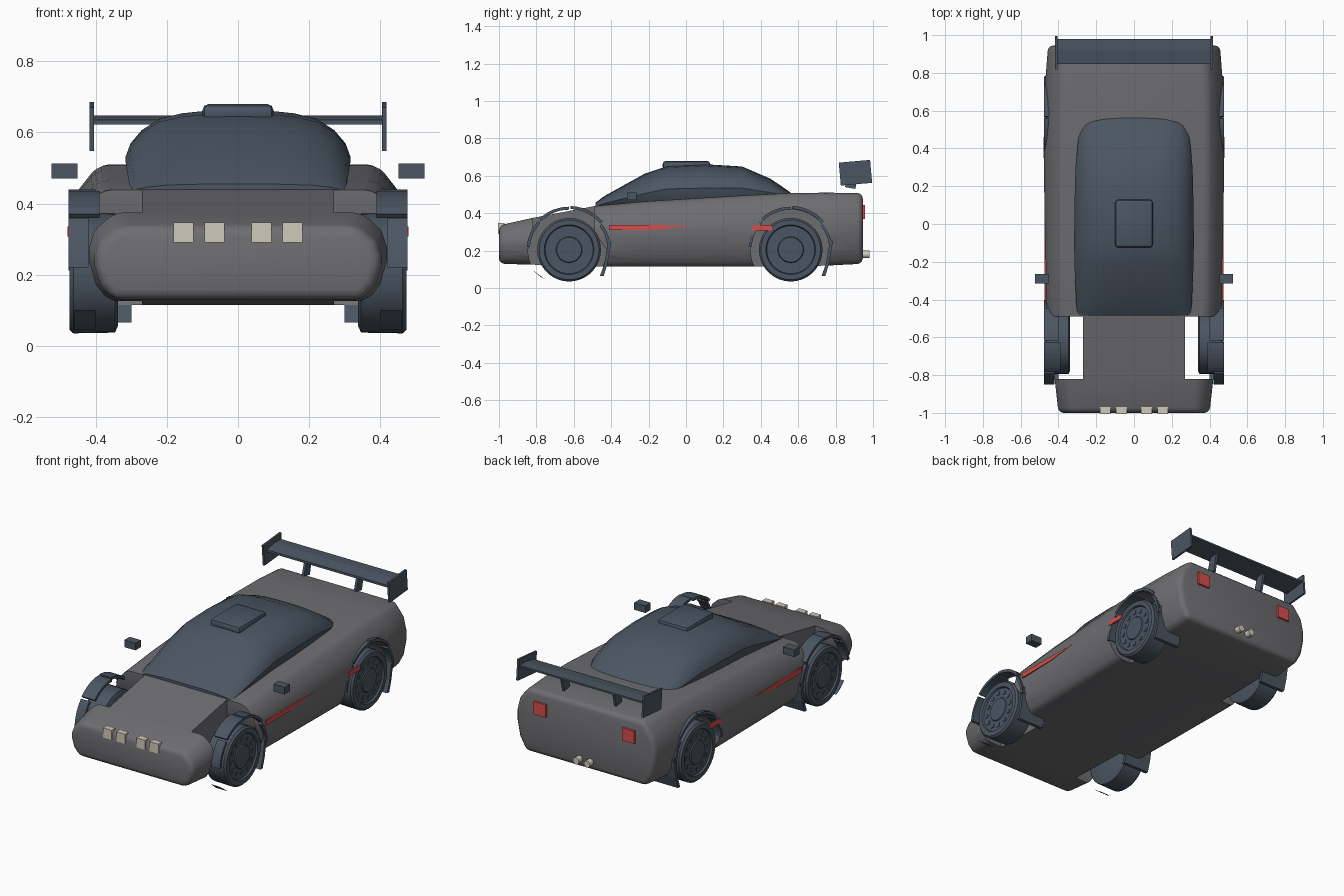
import bpy, bmesh, math
from mathutils import Vector, Matrix

old = bpy.data.objects.get("Cube")
if old:
    bpy.data.objects.remove(old, do_unlink=True)


def material(name, rgb):
    m = bpy.data.materials.new(name)
    m.use_nodes = True
    m.diffuse_color = (*rgb, 1)
    m.node_tree.nodes["Principled BSDF"].inputs["Base Color"].default_value = (*rgb, 1)
    return m


GREY = material("body grey", (0.155, 0.155, 0.165))
SLATE = material("dark slate", (0.07, 0.092, 0.122))
CREAM = material("lamp cream", (0.62, 0.59, 0.49))
RED = material("signal red", (0.68, 0.075, 0.075))


def finish(bm, name, mat, smooth=None):
    bmesh.ops.recalc_face_normals(bm, faces=bm.faces)
    mesh = bpy.data.meshes.new(name)
    bm.to_mesh(mesh)
    bm.free()
    mesh.materials.append(mat)
    ob = bpy.data.objects.new(name, mesh)
    bpy.context.collection.objects.link(ob)
    if smooth:
        shade(ob, smooth)
    return ob


def select(ob):
    bpy.ops.object.select_all(action="DESELECT")
    ob.select_set(True)
    bpy.context.view_layer.objects.active = ob


def shade(ob, degrees):
    select(ob)
    bpy.ops.object.shade_smooth_by_angle(angle=math.radians(degrees))


def apply(ob, kind, **settings):
    mod = ob.modifiers.new(kind.lower(), kind)
    for key, value in settings.items():
        setattr(mod, key, value)
    select(ob)
    bpy.ops.object.modifier_apply(modifier=mod.name)


def box(name, mat, lo, hi, tilt=0):
    lo, hi = Vector(lo), Vector(hi)
    bm = bmesh.new()
    mat4 = (Matrix.Translation((lo + hi) / 2) @ Matrix.Rotation(math.radians(tilt), 4, "X")
            @ Matrix.Diagonal((*(hi - lo), 1)))
    bmesh.ops.create_cube(bm, size=1, matrix=mat4)
    return finish(bm, name, mat)


def prism(name, mat, outline, x0, x1):
    """Side outline of (y, z) points pushed from x0 to x1."""
    bm = bmesh.new()
    a, b = ([bm.verts.new((x, y, z)) for y, z in outline] for x in (x0, x1))
    bm.faces.new(a)
    bm.faces.new(b)
    for i in range(len(a)):
        j = (i + 1) % len(a)
        bm.faces.new((a[i], a[j], b[j], b[i]))
    return finish(bm, name, mat)


def loft(name, mat, stations, section):
    """Stations are (y, half width, bottom, top); section is the +x half, bottom up."""
    bm = bmesh.new()
    rings = []
    for y, w, zb, zt in stations:
        pts = [(u * w, zb + v * (zt - zb)) for u, v in section]
        pts += [(-x, z) for x, z in reversed(pts)]
        rings.append([bm.verts.new((x, y, z)) for x, z in pts])
    for p, q in zip(rings, rings[1:]):
        for i in range(len(p)):
            j = (i + 1) % len(p)
            bm.faces.new((p[i], p[j], q[j], q[i]))
    bm.faces.new(rings[0])
    bm.faces.new(rings[-1])
    return finish(bm, name, mat)


def arc(cy, cz, r, a0, a1, n):
    angles = [math.radians(a0 + (a1 - a0) * i / n) for i in range(n + 1)]
    return [(cy + r * math.cos(t), cz + r * math.sin(t)) for t in angles]


def spin(name, mat, profile, center, sides):
    """Turn (x, radius) points around an axle along x."""
    bm = bmesh.new()
    rings = []
    for x, r in profile:
        rings.append([bm.verts.new((center[0] + x, y, z))
                      for y, z in arc(center[1], center[2], r, 0, 360, sides)[:-1]])
    for p, q in zip(rings, rings[1:]):
        for i in range(sides):
            j = (i + 1) % sides
            bm.faces.new((p[i], p[j], q[j], q[i]))
    bm.faces.new(rings[0])
    bm.faces.new(rings[-1])
    return finish(bm, name, mat, 30)


FRONT, REAR, AXLE = -0.625, 0.56, 0.205
SIDES = (("left", 1), ("right", -1))

# Body shell, wheel wells cut out
shell = loft("body", GREY,
             [(-1.0, 0.4, 0.13, 0.335), (-0.82, 0.42, 0.125, 0.375), (-0.48, 0.463, 0.115, 0.44),
              (-0.2, 0.47, 0.115, 0.465), (0.3, 0.477, 0.115, 0.495), (0.55, 0.475, 0.115, 0.508),
              (0.75, 0.47, 0.12, 0.51), (0.945, 0.455, 0.13, 0.508)],
             [(0.87, 0), (0.96, 0.2), (1, 0.45), (1, 0.6), (0.96, 0.8), (0.83, 1)])
apply(shell, "BEVEL", width=0.028, segments=3, limit_method="ANGLE", angle_limit=math.radians(35))
for _, s in SIDES:
    front_well = prism("front_well_cutter", GREY,
                       arc(FRONT - 0.01, AXLE, 0.21, 180, 360, 24)
                       + [(-0.49, 0.3), (-0.49, 0.7), (-0.82, 0.7), (-0.82, 0.3)], s * 0.27, s * 0.7)
    rear_well = prism("rear_well_cutter", GREY, arc(REAR, AXLE, 0.215, 0, 360, 40)[:-1],
                      s * 0.33, s * 0.7)
    for cutter in (front_well, rear_well):
        apply(shell, "BOOLEAN", object=cutter, operation="DIFFERENCE", solver="EXACT")
        bpy.data.objects.remove(cutter, do_unlink=True)
shade(shell, 35)

# Cabin bubble and roof hatch
cabin = loft("cabin", SLATE,
             [(-0.485, 0.295, 0.42, 0.455), (-0.44, 0.305, 0.42, 0.49), (-0.22, 0.315, 0.42, 0.612),
              (-0.1, 0.317, 0.43, 0.652), (0.1, 0.315, 0.43, 0.662), (0.3, 0.31, 0.44, 0.65),
              (0.45, 0.295, 0.45, 0.585), (0.535, 0.265, 0.46, 0.528), (0.565, 0.22, 0.46, 0.505)],
             [(0.86, 0), (0.96, 0.24), (1, 0.45), (0.96, 0.6), (0.86, 0.76), (0.7, 0.9),
              (0.5, 0.965), (0.28, 0.995), (0.1, 1)])
shade(cabin, 35)
hatch = box("roof_hatch", SLATE, (-0.1, -0.125, 0.63), (0.1, 0.13, 0.68))
apply(hatch, "BEVEL", width=0.018, segments=2)
shade(hatch, 35)

# Rear wing
wing_profile = [(0.848, 0.622), (0.848, 0.635), (0.92, 0.648), (0.98, 0.648), (0.98, 0.638), (0.92, 0.63)]
prism("wing_blade", SLATE, wing_profile, -0.41, 0.41)

for side, s in SIDES:
    def side_box(name, mat, x0, x1, y0, y1, z0, z1, tilt=0):
        a, b = sorted((s * x0, s * x1))
        return box(f"{side}_{name}", mat, (a, y0, z0), (b, y1, z1), tilt)

    side_box("wing_end_plate", SLATE, 0.405, 0.417, 0.822, 0.99, 0.555, 0.678, 5)
    prism(f"{side}_wing_strut", SLATE,
          [(0.85, 0.54), (0.905, 0.53), (0.93, 0.637), (0.88, 0.637)], s * 0.163, s * 0.178)

    # Mirrors, lamps and exhaust
    side_box("mirror", SLATE, 0.452, 0.525, -0.315, -0.265, 0.47, 0.512)
    for label, x in (("inner", 0.038), ("outer", 0.125)):
        side_box(f"{label}_headlight", CREAM, x, x + 0.056, -1.005, -0.97, 0.29, 0.347)
    side_box("tail_light", RED, 0.25, 0.33, 0.93, 0.957, 0.37, 0.445)
    spin(f"{side}_exhaust", CREAM, [(0, 0.012), (0, 0.019)], (0, 0, 0), 12).name = f"{side}_exhaust"
    pipe = bpy.data.objects[f"{side}_exhaust"]
    bpy.data.objects.remove(pipe, do_unlink=True)
    bm = bmesh.new()
    bmesh.ops.create_cone(bm, cap_ends=True, segments=12, radius1=0.02, radius2=0.02, depth=0.06,
                          matrix=Matrix.Translation((s * 0.036, 0.95, 0.18))
                          @ Matrix.Rotation(math.pi / 2, 4, "X"))
    finish(bm, f"{side}_exhaust", CREAM, 40)

    # Painted side stripes
    prism(f"{side}_long_stripe", RED, [(-0.41, 0.31), (-0.15, 0.312), (0.03, 0.335), (-0.41, 0.338)],
          s * 0.466, s * 0.4745)
    prism(f"{side}_short_stripe", RED, [(0.35, 0.308), (0.46, 0.308), (0.46, 0.336), (0.36, 0.336)],
          s * 0.472, s * 0.48)

    for end, cy in (("front", FRONT), ("rear", REAR)):
        tag = f"{side}_{end}"
        # Tyre with stepped rim face
        spin(f"{tag}_wheel", SLATE,
             [(-s * 0.07, 0.15), (-s * 0.062, 0.168), (s * 0.055, 0.17), (s * 0.066, 0.16),
              (s * 0.066, 0.133), (s * 0.056, 0.128), (s * 0.056, 0.07), (s * 0.062, 0.066)],
             (s * 0.408, cy, AXLE), 36)
        # Ring of rim studs
        for i, (y, z) in enumerate(arc(cy, AXLE, 0.1, 0, 360, 12)[:-1]):
            side_box(f"{end}_rim_stud_{i}", SLATE, 0.46, 0.468, y - 0.01, y + 0.01, z - 0.01, z + 0.01)
        # Broken wheel arch flare
        for i, (a0, a1, r, x0) in enumerate(((2, 38, 0.222, 0.43), (40, 88, 0.234, 0.4),
                                             (90, 134, 0.23, 0.39), (137, 176, 0.226, 0.42))):
            prism(f"{tag}_flare_{i}", SLATE,
                  arc(cy, AXLE, r, a0, a1, 6) + arc(cy, AXLE, r - 0.016, a1, a0, 6),
                  s * x0, s * 0.476)
        # Mud flap behind the wheel
        prism(f"{tag}_mud_flap", SLATE,
              [(cy + 0.21, 0.26), (cy + 0.226, 0.25), (cy + 0.205, 0.13), (cy + 0.185, 0.065),
               (cy + 0.165, 0.065), (cy + 0.188, 0.13)], s * 0.3, s * 0.47)

    # Loose splinter ahead of the front wheel
    prism(f"{side}_splinter", SLATE, [(-0.825, 0.1), (-0.75, 0.045), (-0.78, 0.062)],
          s * 0.4, s * 0.46)
